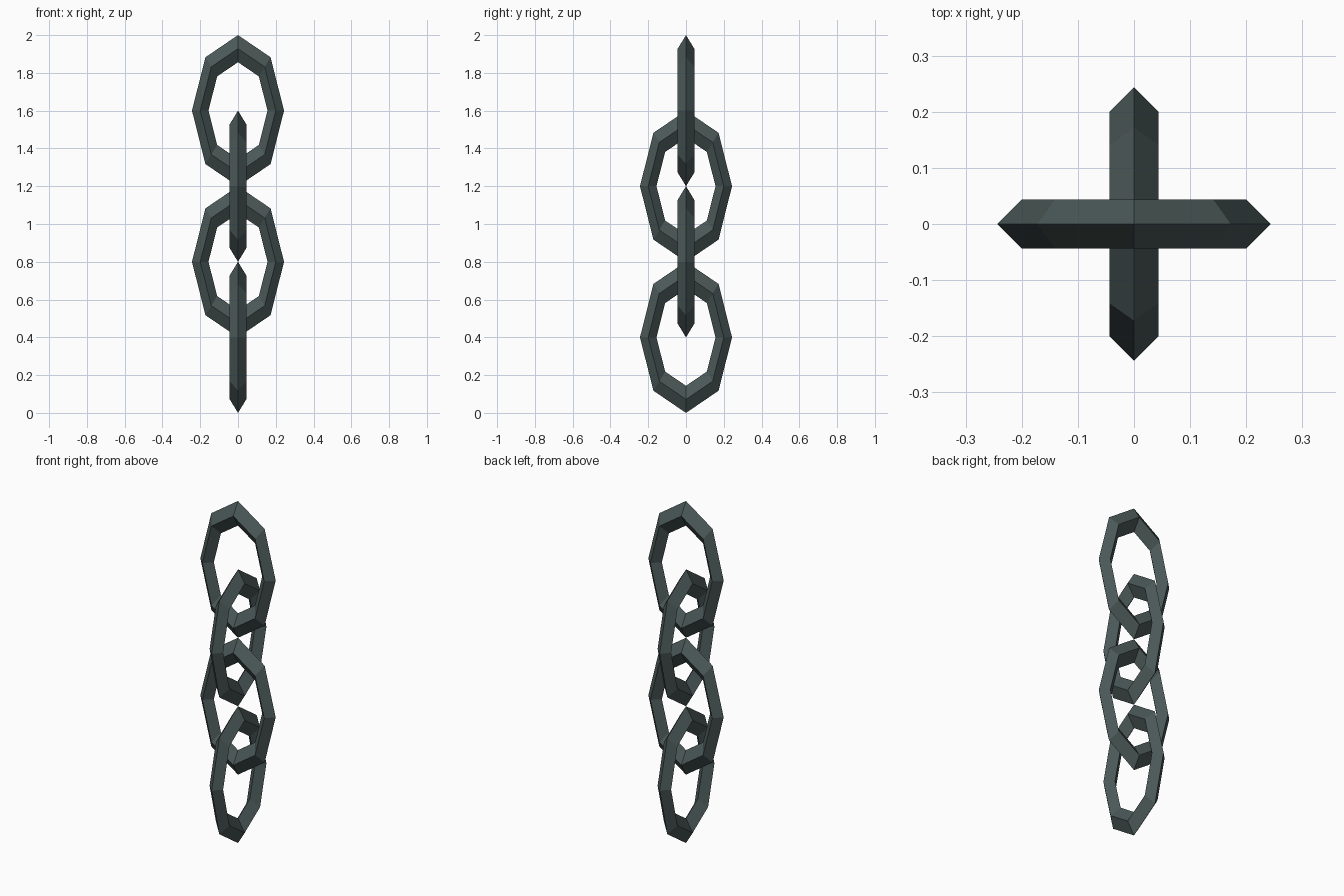
import bpy, math

if "Cube" in bpy.data.objects:
    bpy.data.objects.remove(bpy.data.objects["Cube"])

# dark iron colour
iron = bpy.data.materials.new("dark_iron")
iron.diffuse_color = (0.07, 0.10, 0.097, 1)
iron.use_nodes = True
iron.node_tree.nodes["Principled BSDF"].inputs["Base Color"].default_value = iron.diffuse_color


def chain_link(index, z, turn):
    """Stretched eight-sided ring with a diamond cross-section."""
    bpy.ops.mesh.primitive_torus_add(
        major_segments=8, minor_segments=4, major_radius=0.2, minor_radius=0.0437)
    link = bpy.context.object
    link.name = f"chain_link_{index}"
    # stretch along the ring's own y, then stand upright
    link.scale = (1, 0.4 / 0.2437, 1)
    link.rotation_euler = (math.pi / 2, 0, turn)
    link.location = (0, 0, z)
    bpy.ops.object.transform_apply(location=True, rotation=True, scale=True)
    bpy.ops.object.shade_flat()
    link.data.materials.clear()
    link.data.materials.append(iron)


# four links, alternately turned a quarter, from bottom to top
for i in range(4):
    chain_link(i + 1, 0.4 + 0.4 * i, math.pi / 2 if i % 2 == 0 else 0)
